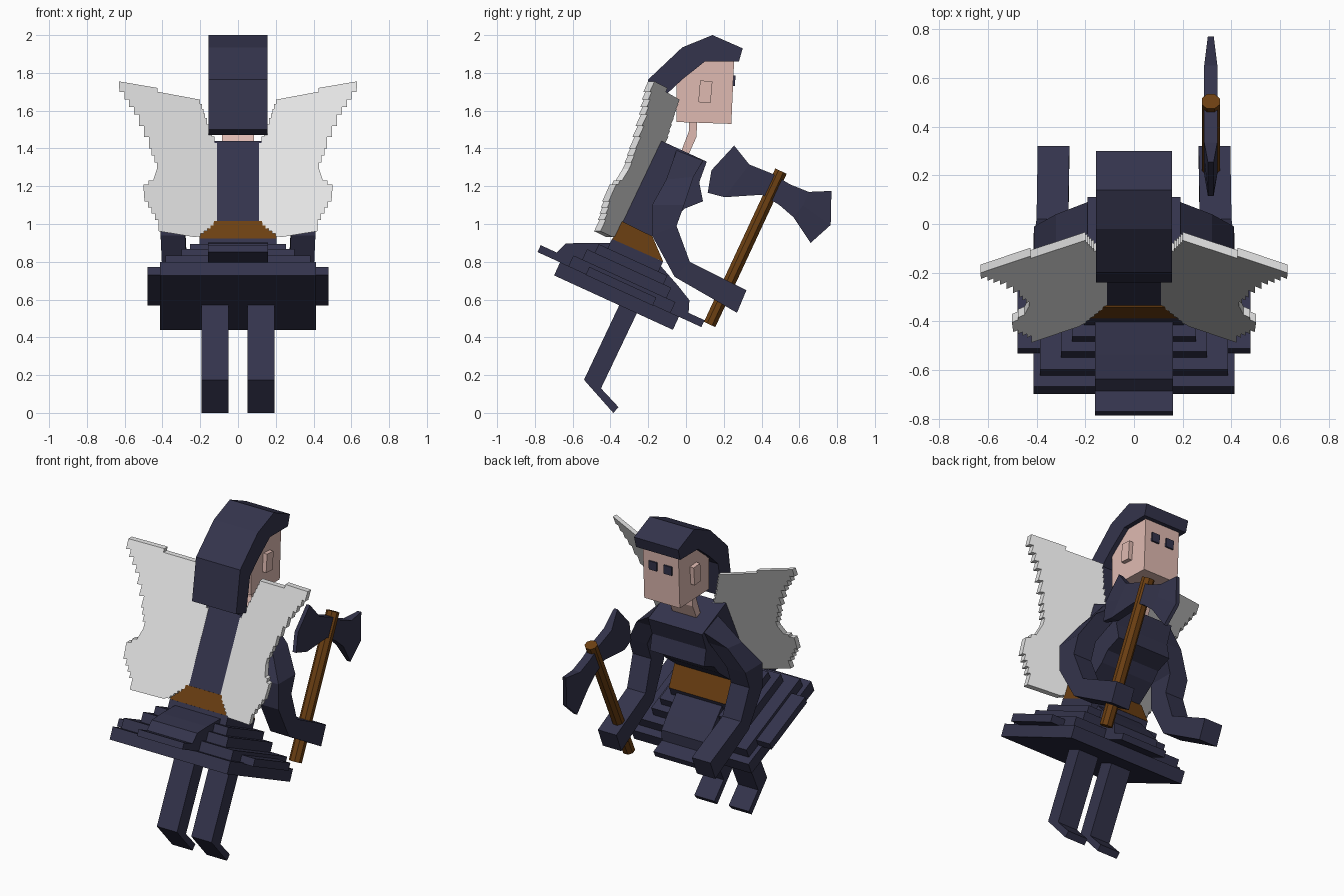
import bpy, bmesh, math
from mathutils import Vector

if "Cube" in bpy.data.objects:
    bpy.data.objects.remove(bpy.data.objects["Cube"])


def material(name, rgb):
    m = bpy.data.materials.new(name)
    m.diffuse_color = (*rgb, 1)
    m.use_nodes = True
    m.node_tree.nodes["Principled BSDF"].inputs["Base Color"].default_value = m.diffuse_color
    return m


NAVY = material("navy cloth", (0.034, 0.034, 0.072))
SKIN = material("skin", (0.74, 0.49, 0.44))
BROWN = material("brown leather", (0.15, 0.05, 0.006))
WHITE = material("wing white", (0.78, 0.78, 0.78))


def loft(name, rings, mat):
    """Skin a list of equal-length closed rings and cap both ends."""
    bm = bmesh.new()
    vs = [[bm.verts.new(p) for p in r] for r in rings]
    n = len(vs[0])
    for a, b in zip(vs, vs[1:]):
        for i in range(n):
            j = (i + 1) % n
            bm.faces.new((a[i], a[j], b[j], b[i]))
    bm.faces.new(vs[0])
    bm.faces.new(vs[-1])
    bmesh.ops.recalc_face_normals(bm, faces=bm.faces)
    me = bpy.data.meshes.new(name)
    bm.to_mesh(me)
    bm.free()
    me.materials.append(mat)
    ob = bpy.data.objects.new(name, me)
    bpy.context.collection.objects.link(ob)
    return ob


def extrude(name, profile, x0, x1, mat):
    """Extrude a side profile of (y, z) points across x."""
    return loft(name, [[(x, y, z) for y, z in profile] for x in (x0, x1)], mat)


# Head, neck and hair
extrude("face", [(-.05, 1.54), (.24, 1.53), (.255, 1.87), (.10, 1.88), (-.05, 1.77)],
        -.125, .125, SKIN)
extrude("neck", [(.015, 1.55), (.06, 1.55), (.055, 1.46), (.01, 1.36), (-.035, 1.36), (.015, 1.49)],
        -.085, .085, SKIN)
extrude("hair", [(-.24, 1.50), (-.20, 1.765), (-.02, 1.935), (.14, 2.0), (.30, 1.93), (.28, 1.86),
                 (.10, 1.86), (-.02, 1.765), (-.10, 1.69), (-.14, 1.47)], -.155, .155, NAVY)
for s, side in ((1, "right"), (-1, "left")):
    extrude(side + "_ear", [(.065, 1.645), (.13, 1.64), (.14, 1.755), (.075, 1.76)],
            s * .12, s * .152, SKIN)
    extrude(side + "_eye", [(.24, 1.73), (.259, 1.73), (.262, 1.785), (.24, 1.785)],
            s * .025, s * .08, NAVY)

# Torso
extrude("torso", [(-.13, 1.44), (.11, 1.33), (.07, 1.22), (.09, 1.12), (-.01, 1.08),
                  (-.06, 1.02), (-.18, .93), (-.335, 1.01)], -.19, .19, NAVY)
extrude("belt", [(-.34, 1.015), (-.39, .92), (-.12, .80), (-.178, .935)], -.205, .205, BROWN)

# Skirt of stacked layers, all tilted the same way
TILT = math.radians(24.6)
C, S = math.cos(TILT), math.sin(TILT)


def tilted(points):
    return [(u * C + v * S, -u * S + v * C) for u, v in points]


MID = -.592
for name, half_x, half_u, v0, v1 in (
        ("skirt_base", .413, .346, .371, .448),
        ("skirt_wide_layer", .478, .195, .443, .49),
        ("skirt_flap", .16, .477, .447, .487),
        ("skirt_second_layer", .385, .297, .44, .51),
        ("skirt_third_layer", .30, .245, .50, .57),
        ("skirt_hip_layer", .255, .20, .56, .62),
        ("skirt_waist", .205, .148, .60, .677)):
    a, b = MID - half_u, MID + half_u
    extrude(name, tilted([(a, v0), (b, v0), (b, v1), (a, v1)]), -half_x, half_x, NAVY)
dome = [(.385, .485), (.36, .55), (.27, .596), (.15, .65)]
extrude("skirt_sash", tilted([(MID + u, v) for u, v in dome] +
                             [(MID - u, v) for u, v in reversed(dome)]), -.16, .16, NAVY)

# Legs and arms
arm = [  # inner x, outer x, back (y, z), front (y, z)
    (.12, .19, (-.05, 1.39), (.09, 1.335)),
    (.19, .32, (-.105, 1.235), (.04, 1.25)),
    (.28, .41, (-.18, 1.10), (-.01, 1.10)),
    (.28, .41, (-.18, .94), (-.05, .99)),
    (.27, .40, (-.06, .72), (.02, .80)),
    (.265, .395, (.27, .53), (.32, .65))]
for s, side in ((1, "right"), (-1, "left")):
    extrude(side + "_leg", [(-.33, .62), (-.54, .175), (-.385, 0), (-.357, .03), (-.45, .13),
                            (-.24, .57)], s * .05, s * .192, NAVY)
    loft(side + "_arm", [[(s * i, *b), (s * o, *b), (s * o, *f), (s * i, *f)]
                         for i, o, b, f in arm], NAVY)


# Wings: flat sloping plates with stepped edges
def stepped(points, n):
    """Turn a polyline into a staircase of n steps per segment."""
    out = [points[0]]
    for (x0, z0), (x1, z1) in zip(points, points[1:]):
        for k in range(1, n + 1):
            x, z = x0 + (x1 - x0) * k / n, z0 + (z1 - z0) * k / n
            out += [(out[-1][0], z), (x, z)]
    return out


outline = [(.63, 1.755), (.425, 1.72), (.425, 1.70), (.21, 1.66)]
outline += stepped([(.20, 1.66), (.165, 1.56), (.11, 1.43)], 4)
outline += stepped([(.11, 1.02), (.215, .935)], 6)
outline += [(.225, .93), (.42, .962)]
outline += stepped([(.42, .99), (.495, 1.12)], 4)
outline += stepped([(.50, 1.19), (.45, 1.23)], 2)
outline += stepped([(.43, 1.29), (.47, 1.40), (.55, 1.58), (.628, 1.70)], 3)
for s, side in ((1, "right"), (-1, "left")):
    loft(side + "_wing", [[(s * x, -.765 - .416 * x + .471 * z + d, z) for x, z in outline]
                          for d in (0, .034)], WHITE)

# Axe in the right hand
AXE_X = .315
top, bottom = Vector((AXE_X, .503, 1.28)), Vector((AXE_X, .125, .468))
across = Vector((0, .906, -.423))
ring = [(.04 * math.cos(a), .036 * math.sin(a))
        for a in (math.pi / 8 + k * math.pi / 4 for k in range(8))]
loft("axe_handle", [[end + Vector((x, 0, 0)) + across * w for x, w in ring]
                    for end in (bottom, top)], BROWN)
blade = [  # half thickness, then upper, middle and lower (y, z)
    (.012, (.255, 1.415), (.135, 1.285), (.115, 1.165)),
    (.027, (.335, 1.315), (.27, 1.23), (.205, 1.142)),
    (.027, (.46, 1.265), (.43, 1.21), (.405, 1.155)),
    (.027, (.55, 1.21), (.52, 1.155), (.495, 1.10)),
    (.027, (.65, 1.17), (.62, 1.10), (.57, 1.035)),
    (.012, (.77, 1.175), (.766, .995), (.66, .90))]
loft("axe_blade", [[(AXE_X + t, *p) for p in pts] + [(AXE_X - t, *p) for p in reversed(pts)]
                   for t, *pts in blade], NAVY)
